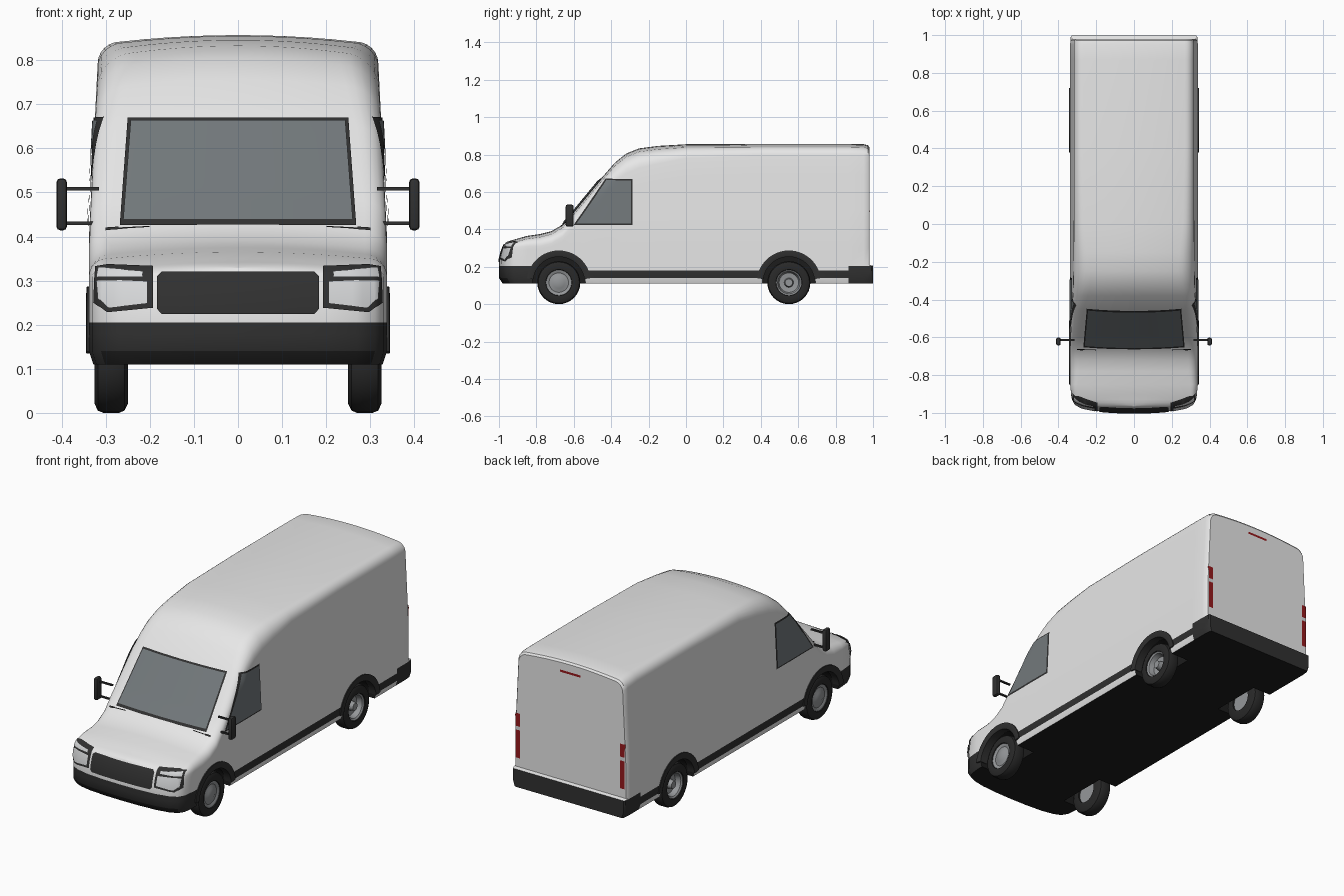
import bpy, bmesh
from math import sin, cos, pi, radians
from mathutils import Vector
from mathutils.bvhtree import BVHTree

if "Cube" in bpy.data.objects:
    bpy.data.objects.remove(bpy.data.objects["Cube"])


def material(name, r, g, b):
    m = bpy.data.materials.new(name)
    m.use_nodes = True
    m.diffuse_color = (r, g, b, 1)
    bsdf = m.node_tree.nodes["Principled BSDF"]
    bsdf.inputs["Base Color"].default_value = (r, g, b, 1)
    bsdf.inputs["Roughness"].default_value = 0.5
    return m


PAINT = material("white paint", 0.8, 0.8, 0.8)
TRIM = material("dark trim", 0.03, 0.03, 0.03)
UNDER = material("underbody black", 0.012, 0.012, 0.012)
GLASS = material("grey glass", 0.17, 0.19, 0.2)
RUBBER = material("tyre rubber", 0.022, 0.022, 0.022)
RIM = material("wheel grey", 0.3, 0.31, 0.32)
RED = material("tail light red", 0.3, 0.01, 0.012)
LENS = material("headlight lens", 0.68, 0.69, 0.7)


def finish(name, bm, mats, angle=35):
    mesh = bpy.data.meshes.new(name)
    bm.to_mesh(mesh)
    bm.free()
    ob = bpy.data.objects.new(name, mesh)
    bpy.context.collection.objects.link(ob)
    for m in mats:
        mesh.materials.append(m)
    smooth(ob, angle)
    return ob


def smooth(ob, angle=35):
    bpy.ops.object.select_all(action='DESELECT')
    ob.select_set(True)
    bpy.context.view_layer.objects.active = ob
    bpy.ops.object.shade_smooth_by_angle(angle=radians(angle))


# ---- body: half cross-sections lofted along y, then mirrored ----
# station: y, roof height, shoulder radius, width factor
STATIONS = [
    (-1, .33, .02, 0), (-.998, .33, .02, .3), (-.99, .333, .02, .6),
    (-.975, .338, .02, .8), (-.955, .342, .025, .92), (-.92, .35, .03, .98),
    (-.85, .365, .04, 1), (-.78, .375, .05, 1), (-.72, .39, .05, 1),
    (-.66, .425, .05, 1), (-.6, .495, .05, 1), (-.46, .665, .06, 1),
    (-.38, .757, .08, 1), (-.32, .805, .09, 1), (-.25, .833, .09, 1),
    (-.15, .846, .08, 1), (0, .855, .06, 1), (.4, .857, .05, 1),
    (.87, .857, .05, 1), (.95, .855, .05, 1), (.972, .85, .05, .99),
    (.98, .84, .05, .97), (.98, .84, .05, 0)]


def width(z):
    return .338 - .05 * max(0, z - .4)


def shifted(y, z):
    if y < -.85:                       # nose leans back above and below
        t = min(1, max(0, (z - .2) / .13))
        low = .02 if z < .12 else 0
        return y + (.035 * t * t + low) * (-.85 - y) / .15
    if y > .95 and z < .207:           # rear bumper stands proud
        return y + .02
    return y


def section(y, top, r, f):
    shoulder = top - .015 - r
    pts = [(0, .11), (.328, .11)]
    pts += [(width(z), z) for z in (.14, .18, .205, .21)]
    pts += [(width(z), z) for z in
            (.21 + (shoulder - .21) * i / 6 for i in range(1, 7))]
    inner = width(shoulder) - r
    for i in range(1, 7):
        a = pi / 2 * i / 6
        pts.append((inner + r * cos(a), shoulder + r * sin(a)))
    for i in range(1, 6):
        t = 1 - i / 5
        pts.append((inner * t, top - .015 * t * t))
    return [(x * f, shifted(y, z), z) for x, z in pts]


bm = bmesh.new()
rings = [[bm.verts.new(p) for p in section(*s)] for s in STATIONS]
for a, b in zip(rings, rings[1:]):
    for i in range(len(a) - 1):
        bm.faces.new((a[i], a[i + 1], b[i + 1], b[i]))
bmesh.ops.remove_doubles(bm, verts=bm.verts, dist=1e-5)
bmesh.ops.mirror(bm, geom=bm.verts[:] + bm.edges[:] + bm.faces[:],
                 axis='X', merge_dist=1e-4)
bmesh.ops.recalc_face_normals(bm, faces=bm.faces)
bm.normal_update()
for f in bm.faces:
    c = f.calc_center_median()
    if f.normal.z < -.5 and c.z < .13:
        f.material_index = 2
    elif c.z < .207 and (c.y < -.78 or c.y > .87):
        f.material_index = 1
    elif .14 < c.z < .18:
        f.material_index = 1
surface = BVHTree.FromBMesh(bm)
body = finish("van_body", bm, [PAINT, TRIM, UNDER])

# ---- wheel wells cut from the body ----
AXLES = {"front": -.68, "rear": .55}
SIDES = {"left": 1, "right": -1}


def lathe(name, profile, y, s, mats, n=32, rule=None):
    """Revolve (x, radius) points about a wheel axle."""
    b = bmesh.new()
    loops = [[b.verts.new((s * x, y + r * cos(2 * pi * i / n),
                           .115 + r * sin(2 * pi * i / n)))
              for i in range(n)] for x, r in profile]
    for k, (p, q) in enumerate(zip(loops, loops[1:])):
        for i in range(n):
            j = (i + 1) % n
            f = b.faces.new((p[i], p[j], q[j], q[i]))
            f.material_index = rule[k] if rule else 0
    bmesh.ops.remove_doubles(b, verts=b.verts, dist=1e-5)
    bmesh.ops.recalc_face_normals(b, faces=b.faces)
    return finish(name, b, mats)


for y in AXLES.values():
    for s in SIDES.values():
        cutter = lathe("well_cutter", [(.22, 0), (.22, .142), (.4, .142), (.4, 0)],
                       y, s, [UNDER])
        cutter.hide_render = True
        mod = body.modifiers.new("well", 'BOOLEAN')
        mod.operation, mod.solver, mod.object = 'DIFFERENCE', 'EXACT', cutter
        mod.material_mode = 'TRANSFER'
        bpy.context.view_layer.objects.active = body
        bpy.ops.object.modifier_apply(modifier=mod.name)
        bpy.data.objects.remove(cutter)
smooth(body)

# ---- wheels and arch trims ----
TYRE = [(.25, .06), (.25, .095), (.258, .11), (.27, .115), (.305, .115),
        (.318, .11), (.325, .095), (.322, .07), (.31, .066), (.25, .06)]
FRONT_RIM = [(.26, 0), (.26, .064), (.318, .068), (.316, .06), (.312, .052),
             (.318, .03), (.322, .02), (.322, 0)]
REAR_RIM = [(.26, 0), (.26, .064), (.318, .068), (.312, .06), (.285, .052),
            (.282, .025), (.312, .02), (.312, 0)]
for axle, y in AXLES.items():
    for side, s in SIDES.items():
        lathe(f"{axle}_{side}_tyre", TYRE, y, s, [RUBBER])
        lathe(f"{axle}_{side}_rim", FRONT_RIM if axle == "front" else REAR_RIM,
              y, s, [RIM])
        b = bmesh.new()
        rows = []
        for i in range(25):
            a = radians(8 + 164 * i / 24)
            rows.append([b.verts.new((s * x, y + r * cos(a), .115 + r * sin(a)))
                         for x, r in ((.3, .138), (.341, .138), (.345, .148),
                                      (.343, .172), (.3, .172))])
        for p, q in zip(rows, rows[1:]):
            for i in range(5):
                j = (i + 1) % 5
                b.faces.new((p[i], p[j], q[j], q[i]))
        b.faces.new(rows[0])
        b.faces.new(rows[-1])
        bmesh.ops.recalc_face_normals(b, faces=b.faces)
        finish(f"{axle}_{side}_arch_trim", b, [TRIM])


# ---- thin plates that follow the body surface ----
def panel(name, low, high, view, s, mat, off, n=8):
    """Skin between two outlines (seen in 2D), laid on the body."""
    b = bmesh.new()
    path = [(k, t / n) for k in range(len(low) - 1) for t in range(n)]
    path.append((len(low) - 2, 1))
    grid, out = [], Vector()
    for k, t in path:
        lo = Vector(low[k]).lerp(Vector(low[k + 1]), t)
        hi = Vector(high[k]).lerp(Vector(high[k + 1]), t)
        col = []
        for j in range(n + 1):
            u, z = lo.lerp(hi, j / n)
            start, ray = {"front": ((s * u, -2, z), (0, 1, 0)),
                          "back": ((s * u, 2, z), (0, -1, 0)),
                          "side": ((s * 2, u, z), (-s, 0, 0))}[view]
            hit, normal, _, _ = surface.ray_cast(Vector(start), Vector(ray))
            if hit is None:
                hit, normal, _, _ = surface.find_nearest(Vector(start) + Vector(ray) * 1.4)
            out = -Vector(ray)
            col.append(b.verts.new(hit + normal * off))
        grid.append(col)
    for p, q in zip(grid, grid[1:]):
        for j in range(n):
            f = b.faces.new((p[j], q[j], q[j + 1], p[j + 1]))
            f.normal_update()
            if f.normal.dot(out) < 0:
                f.normal_flip()
    finish(name, b, [mat])


panel("windscreen_frame", [(-.268, .424), (.268, .424)], [(-.25, .668), (.25, .668)],
      "front", 1, TRIM, .004, 16)
panel("windscreen", [(-.26, .435), (.26, .435)], [(-.243, .66), (.243, .66)],
      "front", 1, GLASS, .007, 16)
panel("grille", [(-.183, .235), (-.173, .224), (.173, .224), (.183, .235)],
      [(-.183, .308), (-.173, .318), (.173, .318), (.183, .308)],
      "front", 1, TRIM, .005)
panel("high_brake_light", [(-.06, .79), (.06, .79)], [(-.06, .802), (.06, .802)],
      "back", 1, RED, .004)

for side, s in SIDES.items():
    panel(side + "_window_frame", [(-.6, .424), (-.285, .424)],
          [(-.428, .67), (-.285, .67)], "side", s, TRIM, .003)
    panel(side + "_window", [(-.585, .432), (-.293, .432)],
          [(-.422, .662), (-.293, .662)], "side", s, GLASS, .006)
    panel(side + "_headlight_frame", [(.193, .238), (.295, .228), (.325, .25)],
          [(.193, .33), (.295, .334), (.322, .33)], "front", s, TRIM, .004)
    panel(side + "_headlight", [(.205, .248), (.29, .238), (.312, .257)],
          [(.205, .296), (.29, .3), (.316, .3)], "front", s, LENS, .007)
    panel(side + "_upper_headlight", [(.215, .307), (.316, .307)],
          [(.215, .318), (.314, .326)], "front", s, LENS, .007)
    panel(side + "_wiper", [(.2, .415), (.3, .409)], [(.2, .419), (.3, .414)],
          "front", s, TRIM, .008)
    panel(side + "_wiper_base", [(.27, .409), (.3, .407)], [(.27, .417), (.3, .415)],
          "front", s, TRIM, .009)
    for part, z0, z1, mat in (("lower_tail_light", .26, .41, RED),
                              ("reverse_light", .41, .43, LENS),
                              ("upper_tail_light", .43, .5, RED)):
        panel(f"{side}_{part}", [(.298, z0), (.324, z0)], [(.298, z1), (.324, z1)],
              "back", s, mat, .005)


# ---- door mirrors on two arms ----
def box(name, centre, size, mat, bevel=0):
    b = bmesh.new()
    bmesh.ops.create_cube(b, size=1)
    bmesh.ops.scale(b, vec=size, verts=b.verts)
    bmesh.ops.translate(b, vec=centre, verts=b.verts)
    if bevel:
        bmesh.ops.bevel(b, geom=b.edges[:], offset=bevel, segments=2,
                        profile=.5, affect='EDGES')
    return finish(name, b, [mat])


for side, s in SIDES.items():
    box(side + "_mirror", (s * .4, -.622, .473), (.024, .042, .118), TRIM, .009)
    for level, z in (("upper", .508), ("lower", .43)):
        box(f"{side}_{level}_mirror_arm", (s * .355, -.615, z), (.08, .01, .008), TRIM)
